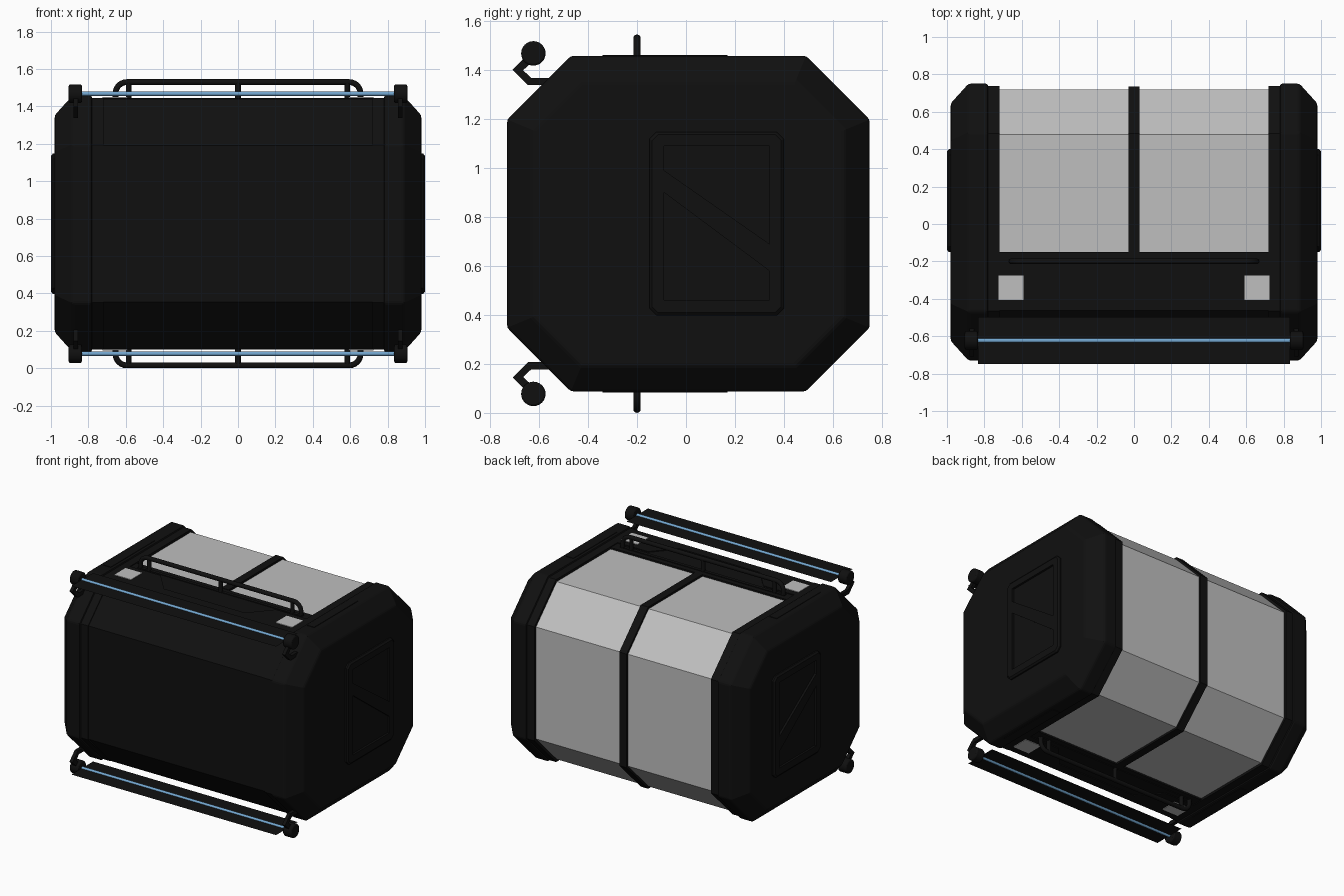
import bpy, bmesh, math
from mathutils import Vector, Matrix

cube = bpy.data.objects.get("Cube")
if cube:
    bpy.data.objects.remove(cube, do_unlink=True)


def material(name, rgb):
    m = bpy.data.materials.new(name)
    m.use_nodes = True
    m.diffuse_color = (*rgb, 1)
    bsdf = m.node_tree.nodes["Principled BSDF"]
    bsdf.inputs["Base Color"].default_value = (*rgb, 1)
    bsdf.inputs["Roughness"].default_value = 0.6
    return m


BLACK = material("matte black", (0.005, 0.005, 0.005))
GREY = material("pale grey glass", (0.52, 0.52, 0.52))
BLUE = material("light blue", (0.17, 0.38, 0.62))

YC, ZC, HY, HZ, CUT = 0.01, 0.7725, 0.74, 0.685, 0.26
SPLIT = -0.15
SIDES = ((1, "left"), (-1, "right"))
LEVELS = ((1, "upper"), (-1, "lower"))


def octagon(inset=0, yc=YC, zc=ZC, hy=HY, hz=HZ, cut=CUT):
    """Chamfered rectangle in the y-z plane, shrunk evenly by inset."""
    a, b = hy - inset, hz - inset
    c = max(cut - inset * (2 - math.sqrt(2)), 0.004)
    pts = [(-a + c, b), (a - c, b), (a, b - c), (a, -b + c),
           (a - c, -b), (-a + c, -b), (-a, -b + c), (-a, b - c)]
    return [(yc + y, zc + z) for y, z in pts]


def finish(name, bm, mat, bevel=0, smooth=False):
    bmesh.ops.recalc_face_normals(bm, faces=bm.faces)
    me = bpy.data.meshes.new(name)
    bm.to_mesh(me)
    bm.free()
    me.materials.append(mat)
    ob = bpy.data.objects.new(name, me)
    bpy.context.collection.objects.link(ob)
    if bevel:
        mod = ob.modifiers.new("soft edges", "BEVEL")
        mod.width, mod.segments = bevel, 2
    if smooth:
        bpy.ops.object.select_all(action="DESELECT")
        ob.select_set(True)
        bpy.context.view_layer.objects.active = ob
        bpy.ops.object.shade_smooth_by_angle(angle=math.radians(35))
    return ob


def loft(name, rings, mat, bevel=0):
    """Closed solid through rings of matching points."""
    bm = bmesh.new()
    loops = [[bm.verts.new(p) for p in ring] for ring in rings]
    n = len(loops[0])
    for a, b in zip(loops, loops[1:]):
        for i in range(n):
            j = (i + 1) % n
            bm.faces.new((a[i], a[j], b[j], b[i]))
    bm.faces.new(loops[0])
    bm.faces.new(loops[-1])
    return finish(name, bm, mat, bevel)


def along_x(name, stations, mat, bevel=0):
    return loft(name, [[(x, y, z) for y, z in pts] for x, pts in stations], mat, bevel)


def slab(name, outline, z0, z1, mat):
    return loft(name, [[(x, y, z) for x, y in outline] for z in (z0, z1)], mat)


def rect(x0, x1, y0, y1):
    return [(x0, y0), (x1, y0), (x1, y1), (x0, y1)]


def rod(name, a, b, r, mat, sides=16, bevel=0):
    a, b = Vector(a), Vector(b)
    bm = bmesh.new()
    turn = (b - a).to_track_quat("Z", "Y").to_matrix().to_4x4()
    bmesh.ops.create_cone(bm, cap_ends=True, segments=sides, radius1=r, radius2=r,
                          depth=(b - a).length, matrix=Matrix.Translation((a + b) / 2) @ turn)
    return finish(name, bm, mat, bevel, smooth=True)


def tube(name, path, r, mat):
    cu = bpy.data.curves.new(name, "CURVE")
    cu.dimensions = "3D"
    cu.bevel_depth, cu.bevel_resolution, cu.use_fill_caps = r, 3, True
    sp = cu.splines.new("POLY")
    sp.points.add(len(path) - 1)
    for p, co in zip(sp.points, path):
        p.co = (*co, 1)
    cu.materials.append(mat)
    ob = bpy.data.objects.new(name, cu)
    bpy.context.collection.objects.link(ob)


# Central body: front shell, two wrapped windows, centre rib
def front_half(inset):
    o = octagon(inset)
    return [(SPLIT, o[0][1]), o[0], o[7], o[6], o[5], (SPLIT, o[5][1])]


def rear_half(inset):
    o = octagon(inset)
    return [(SPLIT, o[0][1])] + o[1:5] + [(SPLIT, o[5][1])]


along_x("front_shell", [(x, front_half(0.018)) for x in (-0.75, 0.75)], BLACK)
along_x("centre_rib", [(x, rear_half(0.015)) for x in (-0.03, 0.03)], BLACK)

for s, side in SIDES:
    along_x(side + "_window", [(s * x, rear_half(0.03)) for x in (0.03, 0.73)], GREY)
    along_x(side + "_rim", [(s * x, octagon(0.012)) for x in (0.72, 0.79)], BLACK)
    # Thick chamfered end cap
    along_x(side + "_end_cap", [(s * 0.78, octagon()), (s * 0.885, octagon()),
                                (s * 0.98, octagon(0.105))], BLACK, bevel=0.012)

    # Raised side plate with two recessed panels
    def plate(inset):
        return octagon(inset, 0.125, ZC, 0.275, 0.375, 0.03)
    panel = along_x(side + "_side_plate", [(s * 0.96, plate(0)), (s * 0.99, plate(0)),
                                           (s * 1.0, plate(0.012))], BLACK)
    upper = [(-0.09, 1.09), (0.34, 1.09), (0.34, 0.69), (-0.09, 0.99)]
    lower = [(-0.09, 0.90), (0.34, 0.58), (0.34, 0.46), (-0.09, 0.46)]
    for label, shape in (("upper", upper), ("lower", lower)):
        cutter = along_x(f"{side}_{label}_cutter", [(s * x, shape) for x in (0.985, 1.05)], BLACK)
        cutter.hide_render = True
        cutter.hide_set(True)
        cut = panel.modifiers.new(label + " recess", "BOOLEAN")
        cut.operation, cut.solver, cut.object = "DIFFERENCE", "EXACT", cutter
    # Bake the recesses and drop the cutters
    baked = bpy.data.meshes.new_from_object(
        panel.evaluated_get(bpy.context.evaluated_depsgraph_get()))
    cutters = [m.object for m in panel.modifiers]
    panel.modifiers.clear()
    panel.data = baked
    for c in cutters:
        bpy.data.objects.remove(c, do_unlink=True)

# Fittings repeated on the top and the underside
for v, level in LEVELS:
    def up(h):
        return ZC + v * h

    deck = HZ - 0.018
    half = [(0.75, -0.46), (0.75, -0.23), (0.47, -0.23), (0.33, -0.39)]
    outline = half + [(-x, y) for x, y in reversed(half)]
    slab(level + "_deck_panel", outline, up(deck - 0.01), up(deck + 0.006), BLACK)
    slab(level + "_rail_base", rect(-0.67, 0.67, -0.212, -0.188),
         up(deck - 0.01), up(deck + 0.005), BLACK)

    # Tubular rail with rounded ends and three posts
    top = 0.757
    bend = 0.06
    arc = [(0.595 + bend * math.sin(t), top - bend + bend * math.cos(t))
           for t in (math.radians(a) for a in range(0, 91, 15))]
    right_end = arc + [(0.655, deck - 0.01)]
    path = [(-x, -0.2, up(h)) for x, h in reversed(right_end)]
    path += [(x, -0.2, up(h)) for x, h in right_end]
    tube(level + "_rail", path, 0.0155, BLACK)
    for i, x in enumerate((-0.585, 0, 0.585)):
        rod(f"{level}_rail_post_{i + 1}", (x, -0.2, up(deck - 0.01)), (x, -0.2, up(top)),
            0.015, BLACK)

    # Light bar: thin flat blade with a lit tube through it
    by, bh = -0.623, 0.695
    bm = bmesh.new()
    bm.faces.new([bm.verts.new((x, y, up(bh))) for x, y in
                  rect(-0.835, 0.835, by - 0.126, by + 0.126)])
    finish(level + "_light_blade", bm, BLACK)
    rod(level + "_light_tube", (-0.84, by, up(bh)), (0.84, by, up(bh)), 0.0115, BLUE)

    for s, side in SIDES:
        tag = f"{level}_{side}"
        slab(tag + "_lamp", rect(s * 0.59, s * 0.725, -0.405, -0.275),
             up(deck), up(deck + 0.01), GREY)
        slab(tag + "_cap_trim", rect(s * 0.80, s * 0.86, -0.34, 0.17),
             up(HZ - 0.01), up(HZ + 0.004), BLACK)
        rod(tag + "_light_hub", (s * 0.835, by, up(bh)), (s * 0.905, by, up(bh)),
            0.05, BLACK, sides=24, bevel=0.008)
        # Cranked bracket from the sloping edge to the hub
        arm = [(-0.55, 0.565), (-0.645, 0.565), (-0.708, 0.628), (-0.64, 0.695),
               (-0.615, 0.672), (-0.665, 0.626), (-0.632, 0.595), (-0.55, 0.595)]
        along_x(tag + "_light_bracket",
                [(s * x, [(y, up(h)) for y, h in arm]) for x in (0.855, 0.88)], BLACK)
